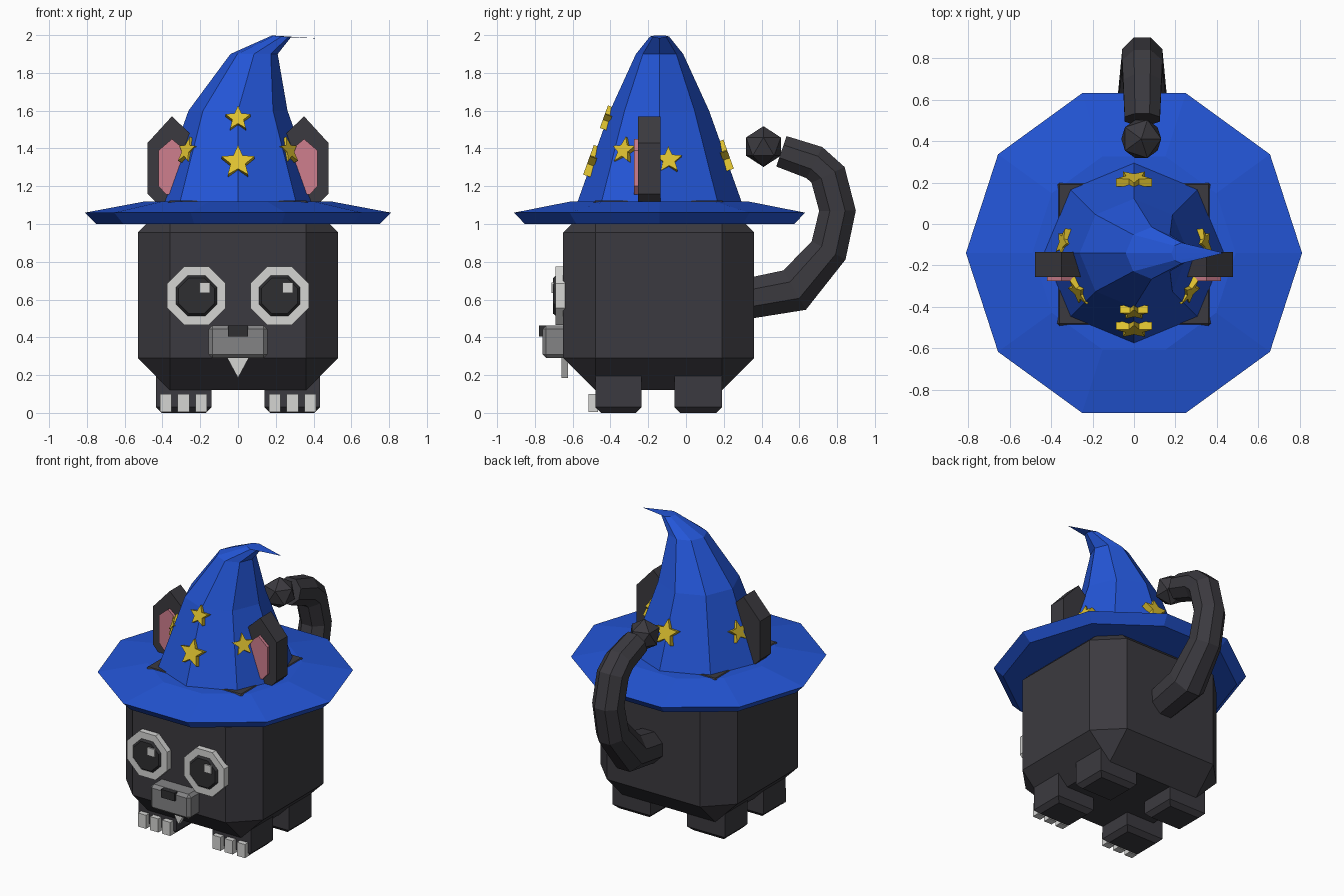
import bpy, bmesh, math
from mathutils import Vector, Matrix

if "Cube" in bpy.data.objects:
    bpy.data.objects.remove(bpy.data.objects["Cube"])

CY = -0.14  # depth of the body and hat axis


def mat(name, rgb):
    m = bpy.data.materials.new(name)
    m.diffuse_color = (*rgb, 1)
    m.use_nodes = True
    m.node_tree.nodes["Principled BSDF"].inputs["Base Color"].default_value = m.diffuse_color
    return m


FUR = mat("dark fur", (0.044, 0.042, 0.050))
BLACK = mat("black", (0.028, 0.028, 0.031))
BLUE = mat("hat blue", (0.017, 0.092, 0.68))
GOLD = mat("star gold", (0.74, 0.54, 0.03))
PINK = mat("ear pink", (0.62, 0.21, 0.27))
WHITE = mat("off white", (0.66, 0.66, 0.65))
GREY = mat("muzzle grey", (0.23, 0.23, 0.235))


def finish(name, bm, material):
    bmesh.ops.recalc_face_normals(bm, faces=bm.faces)
    me = bpy.data.meshes.new(name)
    bm.to_mesh(me)
    bm.free()
    me.materials.append(material)
    ob = bpy.data.objects.new(name, me)
    bpy.context.collection.objects.link(ob)
    return ob


def box(name, x, y, z, material, bevel=0, only_bottom=False):
    bm = bmesh.new()
    bmesh.ops.create_cube(bm, size=1)
    for v in bm.verts:
        v.co = [a[0] + (c + 0.5) * (a[1] - a[0]) for a, c in zip((x, y, z), v.co)]
    if bevel:
        edges = [e for e in bm.edges
                 if not only_bottom or all(v.co.z < z[0] + 1e-4 for v in e.verts)]
        bmesh.ops.bevel(bm, geom=edges, offset=bevel, segments=1, affect='EDGES')
    return finish(name, bm, material)


def loft(name, rings, material, cap=True):
    """Skin a list of equal-length point rings."""
    bm = bmesh.new()
    vs = [[bm.verts.new(p) for p in r] for r in rings]
    n = len(rings[0])
    for a, b in zip(vs, vs[1:]):
        for i in range(n):
            bm.faces.new((a[i], a[(i + 1) % n], b[(i + 1) % n], b[i]))
    if cap:
        bm.faces.new(vs[0])
        bm.faces.new(vs[-1])
    bmesh.ops.remove_doubles(bm, verts=bm.verts, dist=1e-5)
    return finish(name, bm, material)


def slab(name, pts, y0, y1, material):
    """Extrude an x-z outline along y."""
    return loft(name, [[(x, y, z) for x, z in pts] for y in (y0, y1)], material)


def ring(cx, z, r, n, tilt=0):
    return [(cx + r * math.cos(a), CY + r * math.sin(a), z - tilt * math.cos(a))
            for a in (math.tau * i / n for i in range(n))]


def octagon(cx, cz, half, y):
    r = half / math.cos(math.pi / 8)
    return [(cx + r * math.cos(a), y, cz + r * math.sin(a))
            for a in (math.tau * (i + 0.5) / 8 for i in range(8))]


# Chamfered cube body
box("body", (-0.53, 0.53), (-0.65, 0.36), (0.12, 1.125), FUR, 0.17)

# Hat brim and bent cone
loft("hat_brim", [ring(0, 1.0, 0.75, 10), ring(0, 1.06, 0.81, 10),
                  ring(0, 1.12, 0.49, 10)], BLUE)
loft("hat_cone", [ring(0, 1.11, 0.437, 8), ring(0, 1.6, 0.262, 8),
                  ring(0.085, 1.9, 0.125, 8), ring(0.23, 1.993, 0.05, 8, 0.005),
                  ring(0.43, 1.982, 0.001, 8)], BLUE)


# Stars lying on the cone: azimuth, height, outer radius
def star(name, azimuth, z, size):
    a = math.radians(azimuth)
    dist = 0.437 - (z - 1.11) * 0.357
    dist *= 0.94 if azimuth % 45 else 1.0
    out = Vector((math.cos(a), math.sin(a), 0.36)).normalized()
    side = Vector((-math.sin(a), math.cos(a), 0))
    up = out.cross(side)
    base = Vector((dist * math.cos(a), CY + dist * math.sin(a), z))
    rings = []
    for d in (-0.02, 0.02):
        pts = []
        for i in range(10):
            t = math.pi / 2 + i * math.pi / 5
            r = size * (0.45 if i % 2 else 1)
            pts.append(base + out * d + side * r * math.cos(t) + up * r * math.sin(t))
        rings.append(pts)
    loft(name, rings, GOLD)


star("star_front_low", -90, 1.325, 0.092)
star("star_front_high", -90, 1.555, 0.07)
star("star_back", 90, 1.355, 0.09)
for k, (fa, sa) in {"right": (-35, 8), "left": (215, 172)}.items():
    star("star_front_" + k, fa, 1.385, 0.075)
    star("star_side_" + k, sa, 1.335, 0.075)

for s, k in ((1, "right"), (-1, "left")):
    # Ears with pink inner plates
    slab("ear_" + k, [(s * x, z) for x, z in (
        (0.44, 1.12), (0.478, 1.16), (0.478, 1.43), (0.35, 1.57), (0.255, 1.48),
        (0.255, 1.2), (0.3, 1.12))], -0.255, -0.135, FUR)
    slab("inner_ear_" + k, [(s * x, z) for x, z in (
        (0.38, 1.155), (0.42, 1.2), (0.42, 1.39), (0.35, 1.45), (0.29, 1.4),
        (0.29, 1.155))], -0.275, -0.25, PINK)

    # Eyes: rim, pupil and highlight
    ex, ez = s * 0.22, 0.62
    loft("eye_rim_" + k, [octagon(ex, ez, h, y) for h, y in (
        (0.108, -0.64), (0.155, -0.64), (0.155, -0.69), (0.108, -0.69),
        (0.108, -0.64))], WHITE, cap=False)
    loft("pupil_" + k, [octagon(ex, ez, h, y) for h, y in (
        (0.11, -0.64), (0.11, -0.685), (0.095, -0.703))], BLACK)
    hx = ex + 0.044
    box("eye_highlight_" + k, (hx - 0.028, hx + 0.028), (-0.713, -0.69),
        (0.635, 0.69), WHITE)

    # Feet with three claws on each front foot
    x = sorted((s * 0.14, s * 0.435))
    box("front_foot_" + k, x, (-0.48, -0.235), (0, 0.2), FUR, 0.03, True)
    box("back_foot_" + k, x, (-0.06, 0.19), (0, 0.2), FUR, 0.03, True)
    for i, c in enumerate((0.195, 0.288, 0.383)):
        box(f"claw_{k}_{i + 1}", (s * c - 0.031, s * c + 0.031), (-0.515, -0.465),
            (0.005, 0.1), WHITE)

# Muzzle, nose and tooth
box("muzzle", (-0.155, 0.155), (-0.76, -0.62), (0.29, 0.463), GREY, 0.02)
box("nose", (-0.052, 0.052), (-0.777, -0.74), (0.405, 0.462), BLACK)
slab("tooth", [(-0.062, 0.3), (0.062, 0.3), (0, 0.185)], -0.66, -0.625, WHITE)

# Curled tail: y, z, radius along the path
path = [(0.3, 0.6, 0.115), (0.575, 0.65, 0.13), (0.755, 0.86, 0.11),
        (0.802, 1.07, 0.105), (0.752, 1.26, 0.105), (0.68, 1.325, 0.1),
        (0.505, 1.385, 0.092)]
rings = []
for i, (y, z, r) in enumerate(path):
    a, b = path[max(i - 1, 0)], path[min(i + 1, len(path) - 1)]
    t = Vector((0, b[0] - a[0], b[1] - a[1])).normalized()
    n = Vector((0, -t.z, t.y))
    rings.append([Vector((0.04, y, z)) + r * (Vector((math.cos(q), 0, 0)) + n * math.sin(q))
                  for q in (math.tau * (j + 0.5) / 8 for j in range(8))])
loft("tail", rings, FUR)

# Round tail tip
bm = bmesh.new()
bmesh.ops.create_icosphere(bm, subdivisions=1, radius=0.108,
                           matrix=Matrix.Translation((0.035, 0.41, 1.41)))
finish("tail_tip", bm, FUR)
